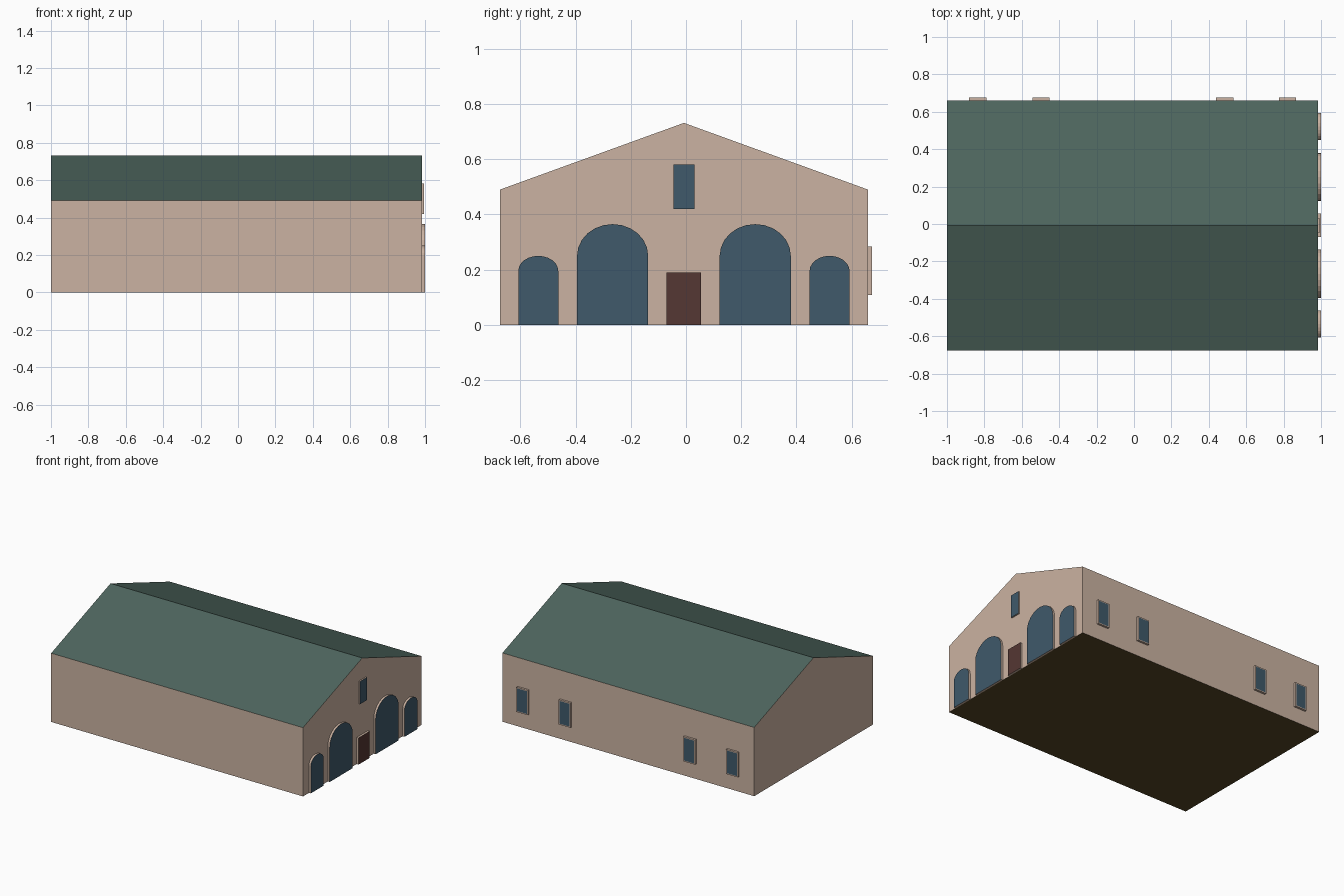
import bpy, bmesh, math
from mathutils import Vector

if "Cube" in bpy.data.objects:
    bpy.data.objects.remove(bpy.data.objects["Cube"])


def material(name, rgb):
    m = bpy.data.materials.new(name)
    m.diffuse_color = (*rgb, 1)
    m.use_nodes = True
    m.node_tree.nodes["Principled BSDF"].inputs["Base Color"].default_value = m.diffuse_color
    return m


WALL = material("wall", (0.60, 0.45, 0.36))
ROOF = material("roof", (0.075, 0.13, 0.11))
GLASS = material("glass", (0.05, 0.10, 0.145))
DOOR = material("door", (0.09, 0.038, 0.033))
FLOOR = material("floor", (0.09, 0.06, 0.018))

X_FRONT, Y_BACK, Y_MID = 0.985, 0.66, -0.0075


def finish(bm, name, mats):
    bmesh.ops.recalc_face_normals(bm, faces=bm.faces)
    mesh = bpy.data.meshes.new(name)
    bm.to_mesh(mesh)
    bm.free()
    for m in mats:
        mesh.materials.append(m)
    obj = bpy.data.objects.new(name, mesh)
    bpy.context.collection.objects.link(obj)
    return obj


def extruded(bm, points, offset):
    """Extrude a closed outline; returns the far cap."""
    face = bm.faces.new([bm.verts.new(p) for p in points])
    cap = bmesh.ops.extrude_face_region(bm, geom=[face], use_keep_orig=True)["geom"]
    bmesh.ops.translate(bm, vec=offset, verts=[v for v in cap if isinstance(v, bmesh.types.BMVert)])
    return [f for f in cap if isinstance(f, bmesh.types.BMFace)][0]


def panel(name, outline, place, offset, mat, frame=0.0):
    """Shallow wall-coloured slab with a coloured front face."""
    bm = bmesh.new()
    cap = extruded(bm, [place(u, z) for u, z in outline], Vector(offset))
    if frame:
        cap.normal_update()
        bmesh.ops.inset_region(bm, faces=[cap], thickness=frame)
    cap.material_index = 1
    return finish(bm, name, [WALL, mat])


def rect(c, half, z0, z1):
    return [(c - half, z0), (c + half, z0), (c + half, z1), (c - half, z1)]


def arch(c, half, spring, top, n=12):
    pts = [(c - half, 0), (c + half, 0)]
    for i in range(n + 1):
        a = math.pi * i / n
        pts.append((c + half * math.cos(a), spring + (top - spring) * math.sin(a)))
    return pts


# Gabled hall: walls, roof slopes and underside
bm = bmesh.new()
gable = [(-0.675, 0), (Y_BACK, 0), (Y_BACK, 0.49), (Y_MID, 0.732), (-0.675, 0.49)]
extruded(bm, [(-1, y, z) for y, z in gable], Vector((1 + X_FRONT, 0, 0)))
bmesh.ops.recalc_face_normals(bm, faces=bm.faces)
for f in bm.faces:
    if f.normal.z > 0.5:
        f.material_index = 1
    elif f.normal.z < -0.5:
        f.material_index = 2
finish(bm, "hall", [WALL, ROOF, FLOOR])

# Gable end: arched windows in mirrored pairs, door and upper window
on_gable = lambda u, z: (X_FRONT, u, z)
out_x = (0.015, 0, 0)
for side, label in ((-1, "left"), (1, "right")):
    panel(f"large_arch_{label}", arch(Y_MID + side * 0.2585, 0.129, 0.25, 0.365), on_gable, out_x, GLASS)
    panel(f"small_arch_{label}", arch(Y_MID + side * 0.528, 0.0725, 0.195, 0.25), on_gable, out_x, GLASS)
panel("door", rect(Y_MID, 0.0625, 0, 0.19), on_gable, out_x, DOOR)
panel("gable_window", rect(Y_MID, 0.0375, 0.42, 0.582), on_gable, (0.01, 0, 0), GLASS)

# Framed windows along the back wall
on_back = lambda u, z: (u, Y_BACK, z)
for i, x in enumerate((-0.835, -0.497, 0.485, 0.82)):
    panel(f"back_window_{i + 1}", rect(x, 0.046, 0.108, 0.284), on_back, (0, 0.015, 0), GLASS, 0.01)
